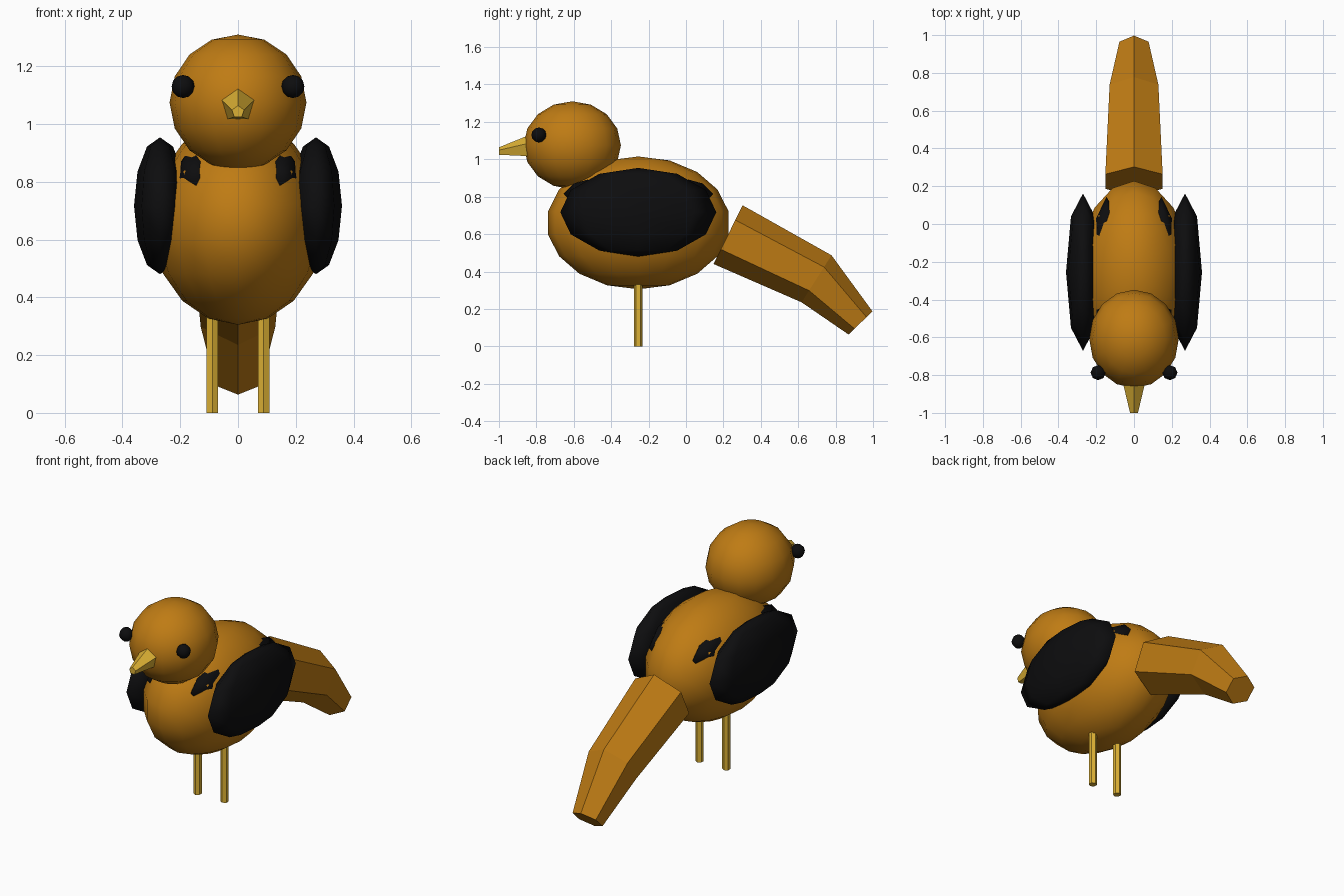
import bpy, bmesh, math
from mathutils import Vector

if "Cube" in bpy.data.objects:
    bpy.data.objects.remove(bpy.data.objects["Cube"])


def material(name, rgb):
    m = bpy.data.materials.new(name)
    m.diffuse_color = (*rgb, 1)
    m.use_nodes = True
    m.node_tree.nodes["Principled BSDF"].inputs["Base Color"].default_value = m.diffuse_color
    return m


ORANGE = material("burnt_orange", (0.52, 0.20, 0.007))
BLACK = material("black", (0.004, 0.004, 0.0045))
YELLOW = material("yellow", (0.72, 0.44, 0.035))


def finish(name, bm, mat, smooth):
    bmesh.ops.recalc_face_normals(bm, faces=bm.faces)
    mesh = bpy.data.meshes.new(name)
    bm.to_mesh(mesh)
    bm.free()
    mesh.materials.append(mat)
    for p in mesh.polygons:
        p.use_smooth = smooth
    ob = bpy.data.objects.new(name, mesh)
    bpy.context.collection.objects.link(ob)
    return ob


def ellipsoid(name, centre, radii, segments, rings, mat):
    bm = bmesh.new()
    bmesh.ops.create_uvsphere(bm, u_segments=segments, v_segments=rings, radius=1)
    for v in bm.verts:
        v.co = Vector(c + r * k for c, r, k in zip(centre, radii, v.co))
    return finish(name, bm, mat, True)


def loft(name, sections, sides, mat):
    """Skin of polygon rings; each section is (centre, up direction, radius)."""
    bm = bmesh.new()
    rings = []
    for centre, up, r in sections:
        up = Vector(up).normalized()
        ring = []
        for i in range(sides):
            a = 2 * math.pi * i / sides
            offset = up * math.cos(a) + Vector((math.sin(a), 0, 0))
            ring.append(bm.verts.new(Vector(centre) + offset * r))
        rings.append(ring)
    for a, b in zip(rings, rings[1:]):
        for i in range(sides):
            j = (i + 1) % sides
            bm.faces.new((a[i], a[j], b[j], b[i]))
    bm.faces.new(rings[0])
    bm.faces.new(rings[-1])
    return finish(name, bm, mat, False)


# Body and head
ellipsoid("body", (0, -0.255, 0.66), (0.30, 0.49, 0.355), 16, 9, ORANGE)
ellipsoid("head", (0, -0.608, 1.075), (0.237, 0.26, 0.235), 16, 8, ORANGE)

# Tapered drooping tail
loft("tail", [((0, 0.225, 0.597), (0, 0.155, 0.314), 0.175),
              ((0, 0.698, 0.361), (0, 0.160, 0.252), 0.149),
              ((0, 0.933, 0.125), (0, 0.128, 0.123), 0.089)], 6, ORANGE)

# Beak
loft("beak", [((0, -0.84, 1.067), (0, 0, 1), 0.062),
              ((0, -1.0, 1.042), (0, 0, 1), 0.022)], 5, YELLOW)

# Paired parts
for side, s in (("left", 1), ("right", -1)):
    ellipsoid(side + "_wing", (s * 0.27, -0.255, 0.717), (0.09, 0.417, 0.237), 8, 6, BLACK)
    # Shoulder patch breaking through the upper back
    ellipsoid(side + "_shoulder", (s * 0.145, -0.255, 0.815), (0.08, 0.40, 0.11), 8, 6, BLACK)
    ellipsoid(side + "_eye", (s * 0.19, -0.787, 1.13), (0.04, 0.04, 0.04), 8, 6, BLACK)
    loft(side + "_leg", [((s * 0.089, -0.255, 0), (0, 1, 0), 0.023),
                         ((s * 0.089, -0.255, 0.38), (0, 1, 0), 0.023)], 6, YELLOW)
